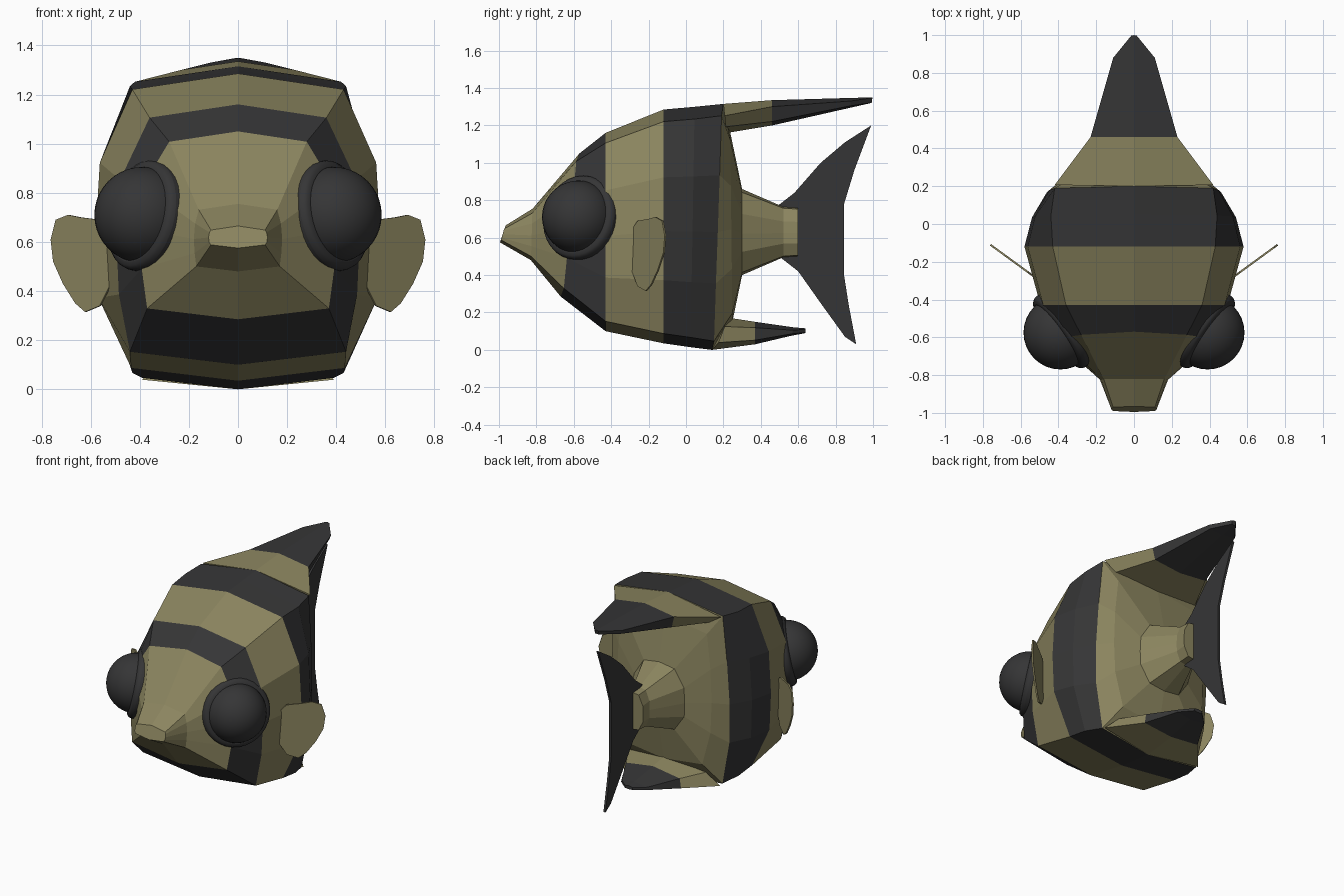
import bpy, bmesh, math
from mathutils import Vector

if "Cube" in bpy.data.objects:
    bpy.data.objects.remove(bpy.data.objects["Cube"])


def material(name, rgb):
    m = bpy.data.materials.new(name)
    m.diffuse_color = (*rgb, 1)
    m.use_nodes = True
    m.node_tree.nodes["Principled BSDF"].inputs["Base Color"].default_value = m.diffuse_color
    return m


OLIVE = material("olive scales", (0.26, 0.235, 0.115))
DARK = material("charcoal stripes", (0.036, 0.036, 0.037))


def finish(name, bm, mats):
    bmesh.ops.recalc_face_normals(bm, faces=bm.faces)
    me = bpy.data.meshes.new(name)
    bm.to_mesh(me)
    bm.free()
    for m in mats:
        me.materials.append(m)
    ob = bpy.data.objects.new(name, me)
    bpy.context.collection.objects.link(ob)
    return ob


def body_section(top, bottom, shoulder, waist, belly):
    """Half section of the body, from top centre to bottom centre."""
    h = top - bottom
    return [(0, top), (shoulder, top - .15 * shoulder), (waist * .97, bottom + .71 * h),
            (waist, bottom + .48 * h), (waist * .98, bottom + .27 * h),
            (belly, bottom + .12 * belly), (0, bottom)]


def fin_section(top, bottom, upper, lower):
    """Half section of a thick fin, slightly peaked at the top."""
    return [(0, top), (upper, top - .15 * upper), (lower, bottom + .1 * lower), (0, bottom)]


def loft(name, section, rings, bands):
    """Each ring is y at the top, y at the bottom, then the section sizes."""
    bm = bmesh.new()
    loops = []
    for y0, y1, *sizes in rings:
        half = section(*sizes)
        n = len(half) - 1
        pts = [(x, y0 + (y1 - y0) * i / n, z) for i, (x, z) in enumerate(half)]
        pts += [(-x, y, z) for x, y, z in pts[-2:0:-1]]
        loops.append([bm.verts.new(p) for p in pts])
    for k, (a, b) in enumerate(zip(loops, loops[1:])):
        for i in range(len(a)):
            j = (i + 1) % len(a)
            bm.faces.new((a[i], a[j], b[j], b[i])).material_index = bands[k]
    bm.faces.new(loops[0]).material_index = bands[0]
    bm.faces.new(loops[-1]).material_index = bands[-1]
    return finish(name, bm, [OLIVE, DARK])


def plate(name, pts, offset, mat):
    """Thin flat fin from an outline."""
    bm = bmesh.new()
    off = Vector(offset)
    front = [bm.verts.new(Vector(p) + off) for p in pts]
    back = [bm.verts.new(Vector(p) - off) for p in pts]
    bm.faces.new(front)
    bm.faces.new(back[::-1])
    for i in range(len(pts)):
        j = (i + 1) % len(pts)
        bm.faces.new((front[i], back[i], back[j], front[j]))
    return finish(name, bm, [mat])


# Body from lips to tail root, striped by band
loft("body", body_section, [
    (-.965, -.995, .665, .575, .11, .12, .11),
    (-.82, -.83, .755, .48, .16, .18, .17),
    (-.57, -.67, 1.05, .285, .28, .40, .37),
    (-.43, -.43, 1.16, .10, .36, .495, .44),
    (-.12, -.12, 1.285, .035, .43, .58, .435),
    (.05, .02, 1.30, .015, .44, .54, .43),
    (.20, .14, 1.315, 0, .42, .46, .39),
    (.235, .25, 1.17, .16, .33, .37, .30),
    (.30, .30, .86, .40, .12, .20, .12),
    (.52, .52, .765, .495, .05, .08, .05),
    (.60, .60, .76, .50, .05, .085, .05),
], [0, 0, 1, 0, 1, 1, 0, 0, 0, 0])

# Swept-back dorsal fin
loft("dorsal_fin", fin_section, [
    (.20, .22, 1.315, 1.16, .42, .33),
    (.46, .46, 1.335, 1.20, .23, .21),
    (.88, .88, 1.347, 1.295, .11, .10),
    (1.0, .99, 1.35, 1.32, .015, .015),
], [0, 1, 1])

# Shorter fin under the tail
loft("anal_fin", fin_section, [
    (.24, .14, .17, 0, .30, .39),
    (.37, .37, .15, .03, .21, .22),
    (.58, .56, .12, .075, .10, .11),
    (.64, .64, .115, .09, .03, .03),
], [0, 1, 1])

# Forked tail
tail = [(.49, .77), (.58, .84), (.72, 1.0), (.85, 1.11), (.99, 1.2), (.90, .96), (.845, .78),
        (.845, .4), (.87, .24), (.91, .03), (.85, .07), (.72, .25), (.60, .42), (.51, .49)]
plate("tail_fin", [(0, y, z) for y, z in tail], (.008, 0, 0), DARK)

# Side fins, slanted outward to the back
pectoral = [(.50, .62), (.56, .69), (.64, .70), (.69, .71), (.74, .69), (.76, .61), (.75, .52),
            (.71, .43), (.66, .35), (.62, .315), (.56, .34), (.51, .44)]
for s, side in ((1, "right"), (-1, "left")):
    plate(side + "_side_fin", [(s * x, -.11 - (.76 - x) * .73, z) for x, z in pectoral],
          (s * .003, -.004, 0), OLIVE)

    # Bulging eye with a thick rim behind it
    bpy.ops.mesh.primitive_uv_sphere_add(segments=32, ring_count=20, radius=.195,
                                         location=(s * .39, -.575, .71))
    eye = bpy.context.object
    eye.name = side + "_eye"
    bpy.ops.object.shade_smooth()
    axis = Vector((s * .8, -.56, .19))
    bpy.ops.mesh.primitive_cylinder_add(vertices=32, radius=.228, depth=.09,
                                        location=(s * .375, -.562, .705),
                                        rotation=axis.to_track_quat('Z', 'Y').to_euler())
    rim = bpy.context.object
    rim.name = side + "_eye_rim"
    bev = rim.modifiers.new("round edge", 'BEVEL')
    bev.width, bev.segments = .03, 3
    bpy.ops.object.shade_smooth_by_angle(angle=math.radians(40))
    for ob in (eye, rim):
        ob.data.materials.append(DARK)
